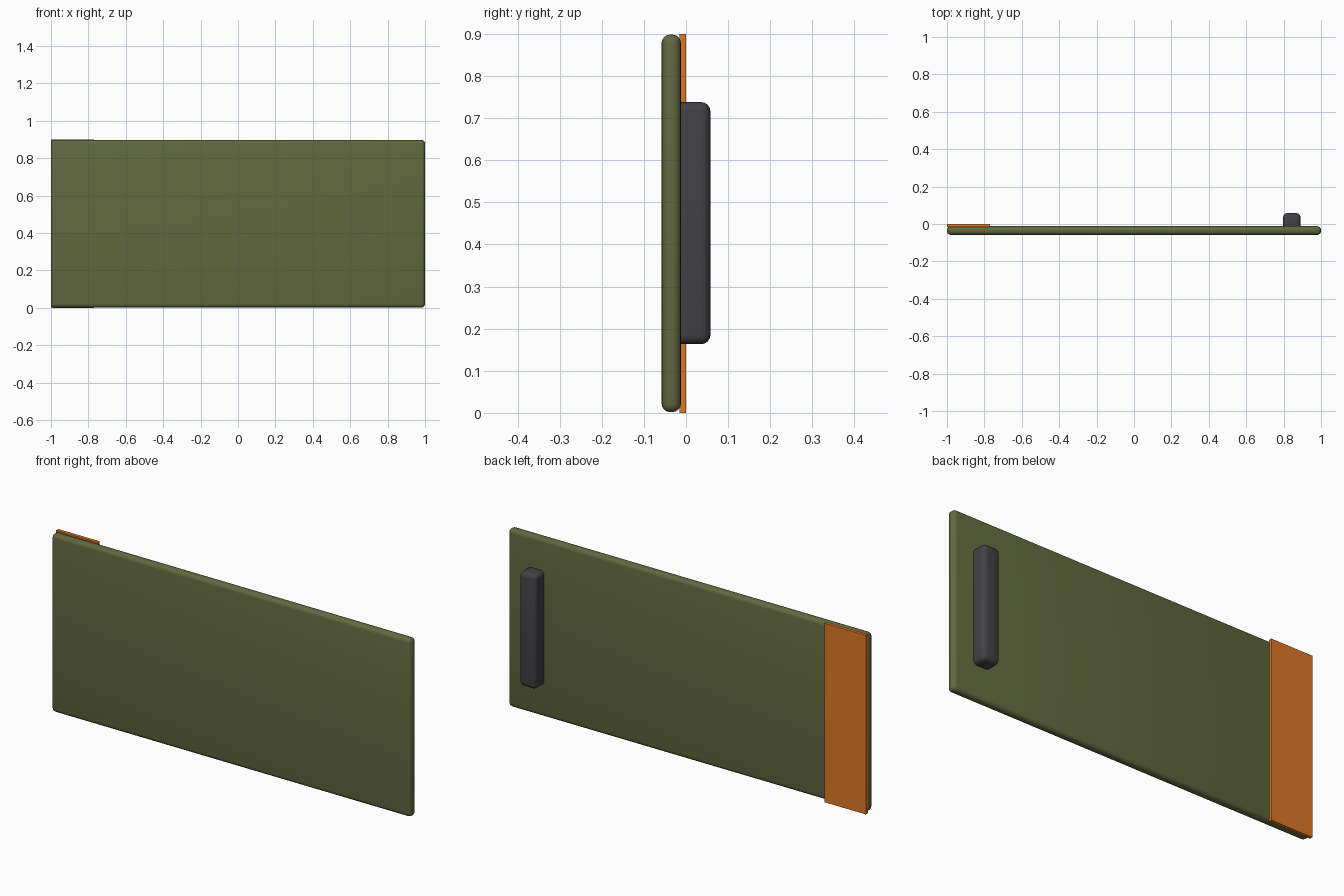
import bpy

if "Cube" in bpy.data.objects:
    bpy.data.objects.remove(bpy.data.objects["Cube"])


def material(name, color):
    m = bpy.data.materials.new(name)
    m.diffuse_color = (*color, 1)
    m.use_nodes = True
    m.node_tree.nodes["Principled BSDF"].inputs["Base Color"].default_value = m.diffuse_color
    return m


def box(name, x, y, z, mat, bevel=0.0, segments=4):
    """Box spanning the given (min, max) ranges, with rounded edges."""
    centre = [(a + b) / 2 for a, b in (x, y, z)]
    bpy.ops.mesh.primitive_cube_add(size=1, location=centre)
    ob = bpy.context.object
    ob.name = name
    ob.scale = [b - a for a, b in (x, y, z)]
    bpy.ops.object.transform_apply(location=False, rotation=False, scale=True)
    ob.data.materials.append(mat)
    if bevel:
        mod = ob.modifiers.new("rounded_edges", 'BEVEL')
        mod.width = bevel
        mod.segments = segments
        bpy.ops.object.modifier_apply(modifier=mod.name)
        bpy.ops.object.shade_smooth_by_angle()
    return ob


green = material("olive", (0.12, 0.14, 0.05))
orange = material("orange", (0.72, 0.19, 0.02))
dark = material("dark_grey", (0.055, 0.055, 0.06))

# Main door panel
box("door_panel", (-1, 1), (-0.058, -0.012), (0.002, 0.898), green, 0.02)

# Flat strip along the hinge edge of the back
box("hinge_strip", (-1, -0.77), (-0.016, 0), (0, 0.9), orange)

# Upright grab handle, sunk into the back of the panel
box("handle", (0.797, 0.89), (-0.038, 0.058), (0.163, 0.738), dark, 0.022)
